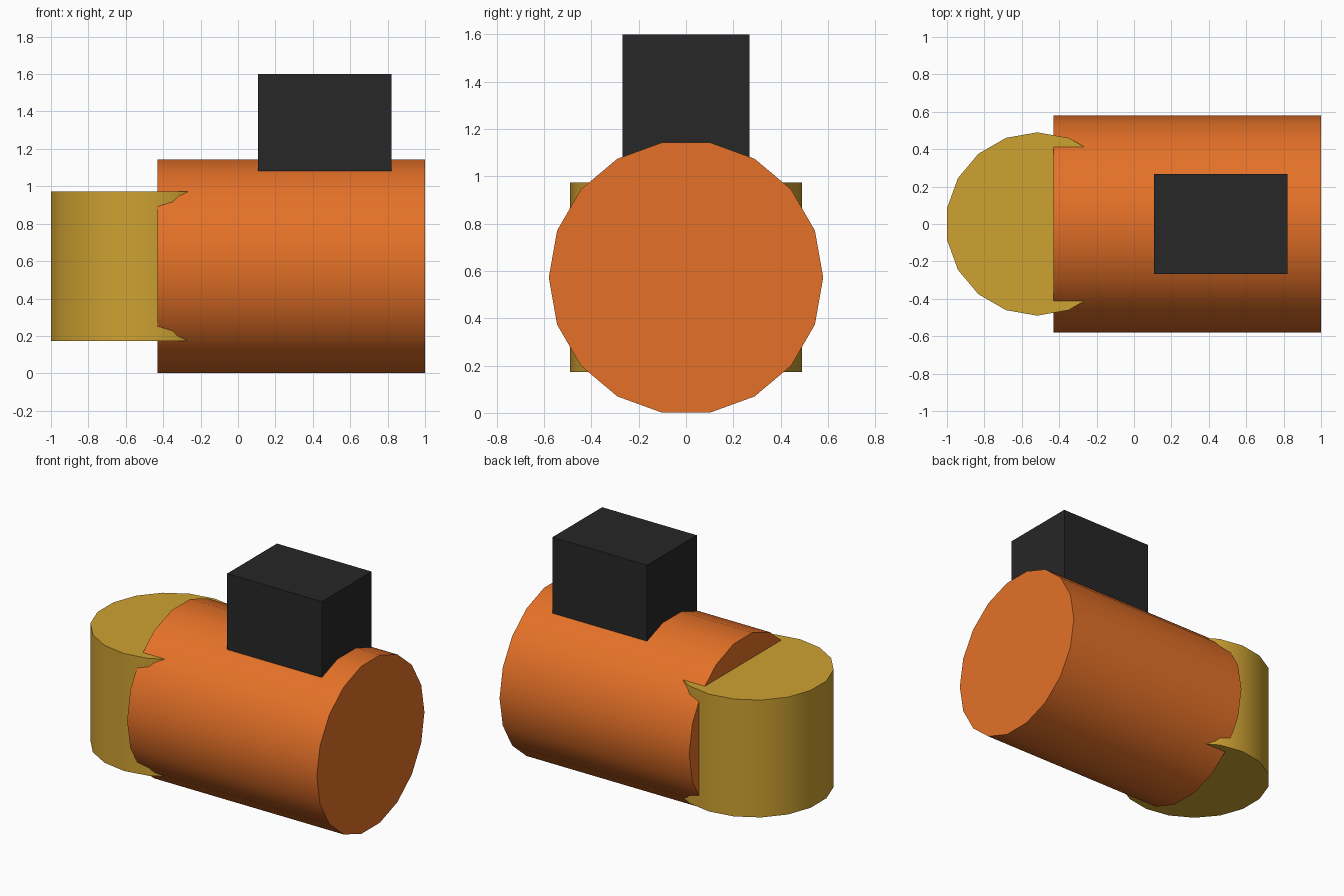
import bpy
from math import radians

cube = bpy.data.objects.get("Cube")
if cube:
    bpy.data.objects.remove(cube, do_unlink=True)


def material(name, colour):
    mat = bpy.data.materials.new(name)
    mat.use_nodes = True
    mat.diffuse_color = (*colour, 1)
    mat.node_tree.nodes["Principled BSDF"].inputs["Base Color"].default_value = (*colour, 1)
    return mat


orange = material("orange", (0.78, 0.165, 0.021))
mustard = material("mustard", (0.62, 0.36, 0.032))
black = material("black", (0.02, 0.02, 0.02))


def finish(name, mat):
    obj = bpy.context.object
    obj.name = obj.data.name = name
    obj.data.materials.append(mat)
    bpy.ops.object.transform_apply(location=False, rotation=True, scale=True)
    return obj


def drum(name, mat, radius, length, centre, rotation):
    """Smooth 18-sided cylinder with sharp rims."""
    bpy.ops.mesh.primitive_cylinder_add(vertices=18, radius=radius, depth=length,
                                        location=centre, rotation=rotation)
    finish(name, mat)
    bpy.ops.object.shade_smooth_by_angle(angle=radians(30))


# Horizontal barrel body, corners pointing front and back
drum("barrel_body", orange, 0.58, 1.43, (0.285, 0, 0.572), (0, radians(90), 0))

# Upright drum set into the right end, a flat side facing outwards
drum("end_drum", mustard, 0.49, 0.80, (-0.517, 0, 0.573), (0, 0, 0))

# Block on top, sunk into the barrel
bpy.ops.mesh.primitive_cube_add(size=1, location=(0.463, 0, 1.33))
bpy.context.object.scale = (0.714, 0.536, 0.54)
finish("top_block", black)
